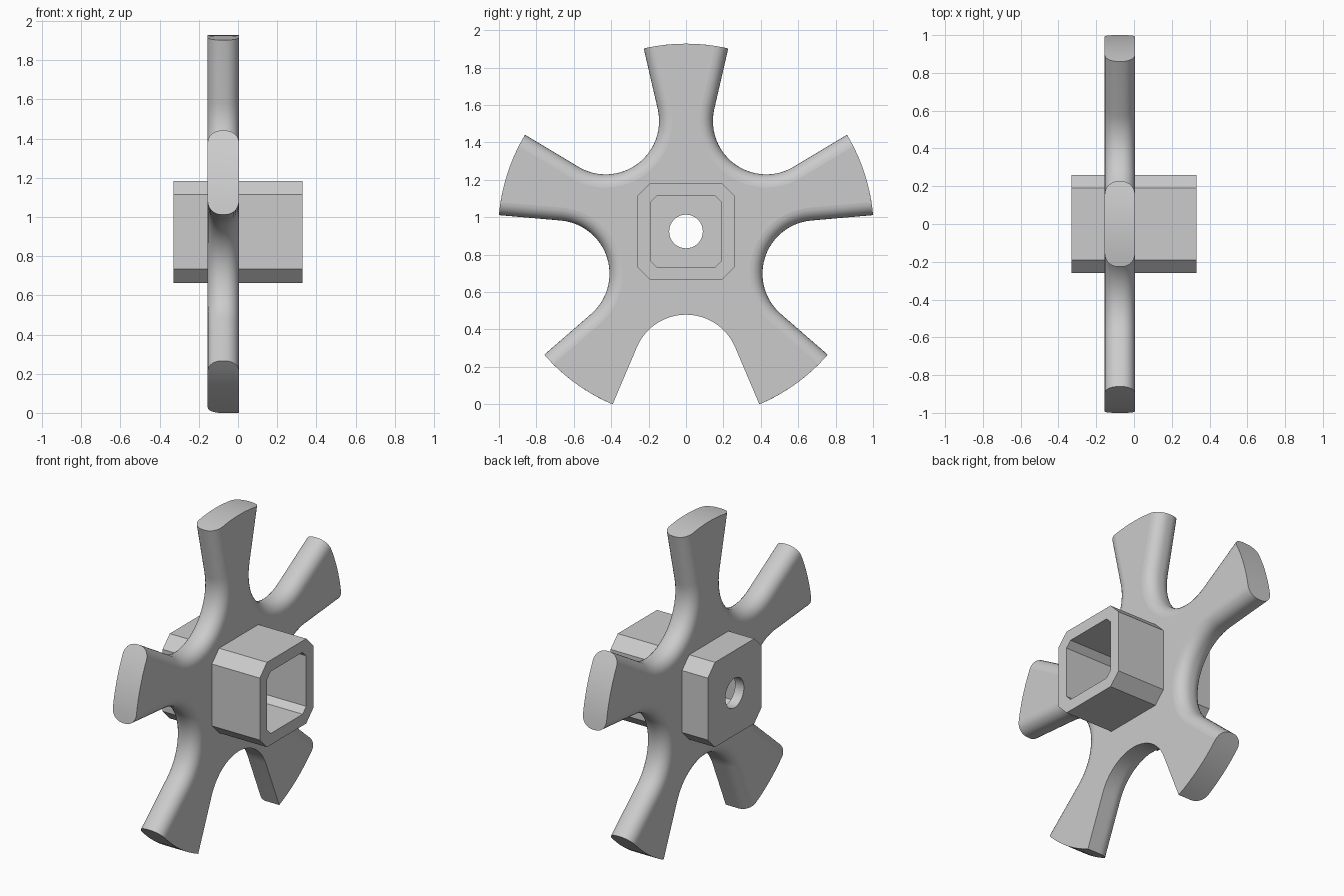
import bpy, bmesh, math

if "Cube" in bpy.data.objects:
    bpy.data.objects.remove(bpy.data.objects["Cube"])

CZ = 0.924                      # axle height
R_TIP = 1.004                   # outer radius of the arms
GAP = math.radians(23)          # half angle of the gap between arms
GAP_C, GAP_R = 0.73, 0.73 * math.sin(GAP)
X0, X1, FILLET = -0.155, 0.005, 0.07

grey = bpy.data.materials.new("light grey")
grey.diffuse_color = (0.6, 0.6, 0.6, 1)
grey.use_nodes = True
grey.node_tree.nodes["Principled BSDF"].inputs["Base Color"].default_value = grey.diffuse_color


def loft(name, rings, smooth=False):
    """Closed solid from (x, [(y, z), ...]) rings with equal point counts."""
    bm = bmesh.new()
    loops = [[bm.verts.new((x, y, z + CZ)) for y, z in pts] for x, pts in rings]
    n = len(loops[0])
    for a, b in zip(loops, loops[1:]):
        for i in range(n):
            j = (i + 1) % n
            bm.faces.new((a[i], a[j], b[j], b[i]))
    caps = [bm.faces.new(loops[0]), bm.faces.new(loops[-1])]
    bmesh.ops.recalc_face_normals(bm, faces=bm.faces)
    cap_ids = [len(bm.faces) - 2, len(bm.faces) - 1]
    me = bpy.data.meshes.new(name)
    bm.to_mesh(me)
    bm.free()
    me.materials.append(grey)
    ob = bpy.data.objects.new(name, me)
    bpy.context.collection.objects.link(ob)
    if smooth:
        bpy.ops.object.select_all(action='DESELECT')
        ob.select_set(True)
        bpy.context.view_layer.objects.active = ob
        bpy.ops.object.shade_smooth_by_angle(angle=math.radians(30))
        for i in cap_ids:
            me.polygons[i].use_smooth = False
    return ob


def octagon(h, c):
    """Square of half size h with corners cut by c."""
    k = h - c
    return [(h, -k), (h, k), (k, h), (-k, h), (-h, k), (-h, -k), (-k, -h), (k, -h)]


def cut(ob, cutter):
    m = ob.modifiers.new("cut", 'BOOLEAN')
    m.operation, m.solver, m.object = 'DIFFERENCE', 'EXACT', cutter
    cutter.hide_render = True
    cutter.hide_viewport = True


def star(inset, lower_inset):
    """Five-armed outline; the gap facing down can have its own inset."""
    pts = []
    for g in range(5):
        d = lower_inset if g == 0 else inset
        r = GAP_R + d
        # gap outline, u across the gap and v outwards
        half = []
        for i in range(13):
            t = (math.pi / 2 - GAP) * i / 12
            half.append((r * math.sin(t), GAP_C - r * math.cos(t)))
        # straight arm side, parallel to its radius, out to the tip circle
        s = math.sqrt(R_TIP ** 2 - d * d)
        half.append((s * math.sin(GAP) + d * math.cos(GAP),
                     s * math.cos(GAP) - d * math.sin(GAP)))
        side = [(-u, v) for u, v in reversed(half[1:])] + half
        a = math.radians(-90 + 72 * g)
        for u, v in side:
            pts.append((v * math.cos(a) - u * math.sin(a),
                        v * math.sin(a) + u * math.cos(a)))
        # arm tip arc to the next gap
        d2 = lower_inset if g == 4 else inset
        a0 = a + GAP + math.asin(d / R_TIP)
        a1 = a + math.radians(72) - GAP - math.asin(d2 / R_TIP)
        for i in range(1, 8):
            t = a0 + (a1 - a0) * i / 8
            pts.append((R_TIP * math.cos(t), R_TIP * math.sin(t)))
    return pts


# Star plate: rounded edges, except the lower gap on its +x side
rings = []
for i in range(8):
    t = math.pi / 2 * i / 7
    d = FILLET * (1 - math.sin(t))
    rings.append((X0 + FILLET * (1 - math.cos(t)), star(d, d)))
for i in range(7, -1, -1):
    t = math.pi / 2 * i / 7
    d = FILLET * (1 - math.sin(t))
    rings.append((X1 - FILLET * (1 - math.cos(t)), star(d, 0)))
plate = loft("star_plate", rings, smooth=True)

# Square hub with cut corners
hub = loft("hub", [(-0.33, octagon(0.26, 0.07)), (0.33, octagon(0.26, 0.07))])

# Cutters: hub pocket open at +x, axle bore, and the plate opening inside the hub wall
pocket = loft("pocket_cutter", [(-0.27, octagon(0.19, 0.035)), (0.5, octagon(0.19, 0.035))])
circle = [(0.09 * math.cos(math.tau * i / 40), 0.09 * math.sin(math.tau * i / 40))
          for i in range(40)]
bore = loft("bore_cutter", [(-0.5, circle), (-0.1, circle)], smooth=True)
opening = loft("opening_cutter", [(-0.5, octagon(0.225, 0.05)), (0.5, octagon(0.225, 0.05))])

cut(hub, pocket)
cut(hub, bore)
cut(plate, opening)
